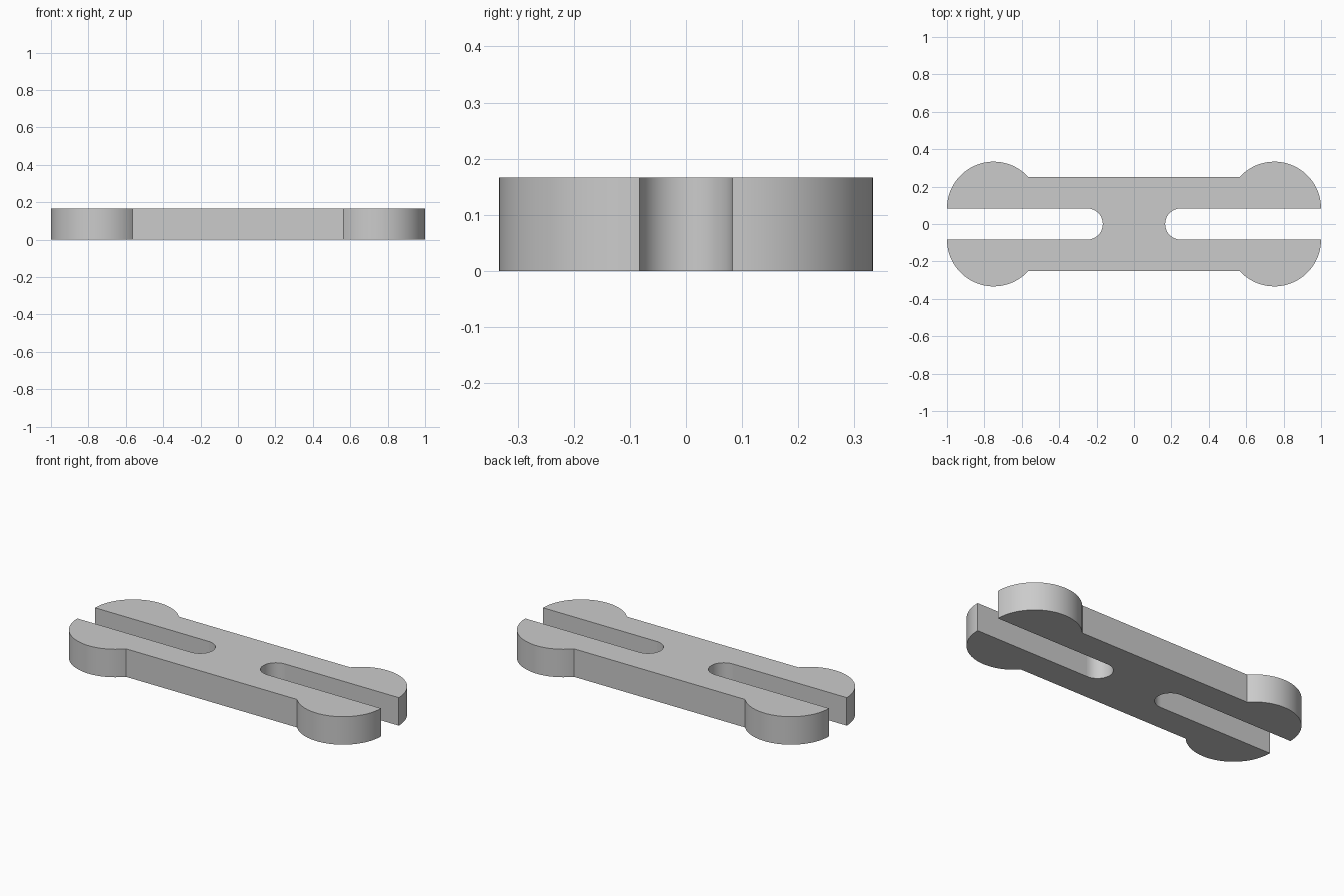
import bpy
import bmesh
from math import sin, cos, pi, asin

cube = bpy.data.objects.get("Cube")
if cube:
    bpy.data.objects.remove(cube, do_unlink=True)

HEIGHT = 1 / 6       # plate thickness
SLOT = 1 / 12        # half width of each slot
WAIST = 0.25         # half depth of the bar
LOBE = 0.25          # radius of the rounded ends
LOBE_X = 0.75
SLOT_X = 0.25        # centre of the slot's round end


def arc(cx, cy, radius, start, end, steps):
    angles = [start + (end - start) * i / steps for i in range(steps + 1)]
    return [(cx + radius * cos(a), cy + radius * sin(a)) for a in angles]


# One quarter of the outline: slot end, then the lobe down to the waist
quarter = arc(SLOT_X, 0, SLOT, pi, pi / 2, 12)
quarter += arc(LOBE_X, SLOT, LOBE, 0, pi - asin((WAIST - SLOT) / LOBE), 32)

# Mirror the quarter around both axes, dropping the shared slot points
outline = list(quarter)
outline += [(-x, y) for x, y in reversed(quarter)]
outline += [(-x, -y) for x, y in quarter[1:]]
outline += [(x, -y) for x, y in reversed(quarter[1:])]

# Extrude the outline into a plate
bm = bmesh.new()
base = bm.faces.new([bm.verts.new((x, y, 0)) for x, y in outline])
result = bmesh.ops.extrude_face_region(bm, geom=[base], use_keep_orig=True)
top_verts = [v for v in result["geom"] if isinstance(v, bmesh.types.BMVert)]
bmesh.ops.translate(bm, verts=top_verts, vec=(0, 0, HEIGHT))
bmesh.ops.recalc_face_normals(bm, faces=bm.faces)

# Curved walls are smooth, the long flat walls and caps stay flat
for face in bm.faces:
    face.smooth = face.calc_area() < 0.01
for edge in bm.edges:
    edge.smooth = len(edge.link_faces) == 2 and edge.calc_face_angle() < pi / 6

mesh = bpy.data.meshes.new("slotted_link_plate")
bm.to_mesh(mesh)
bm.free()

plate = bpy.data.objects.new("slotted_link_plate", mesh)
bpy.context.collection.objects.link(plate)

# Plain grey finish
grey = bpy.data.materials.new("plain_grey")
grey.use_nodes = True
colour = (0.6, 0.6, 0.6, 1)
grey.diffuse_color = colour
grey.node_tree.nodes["Principled BSDF"].inputs["Base Color"].default_value = colour
mesh.materials.append(grey)
